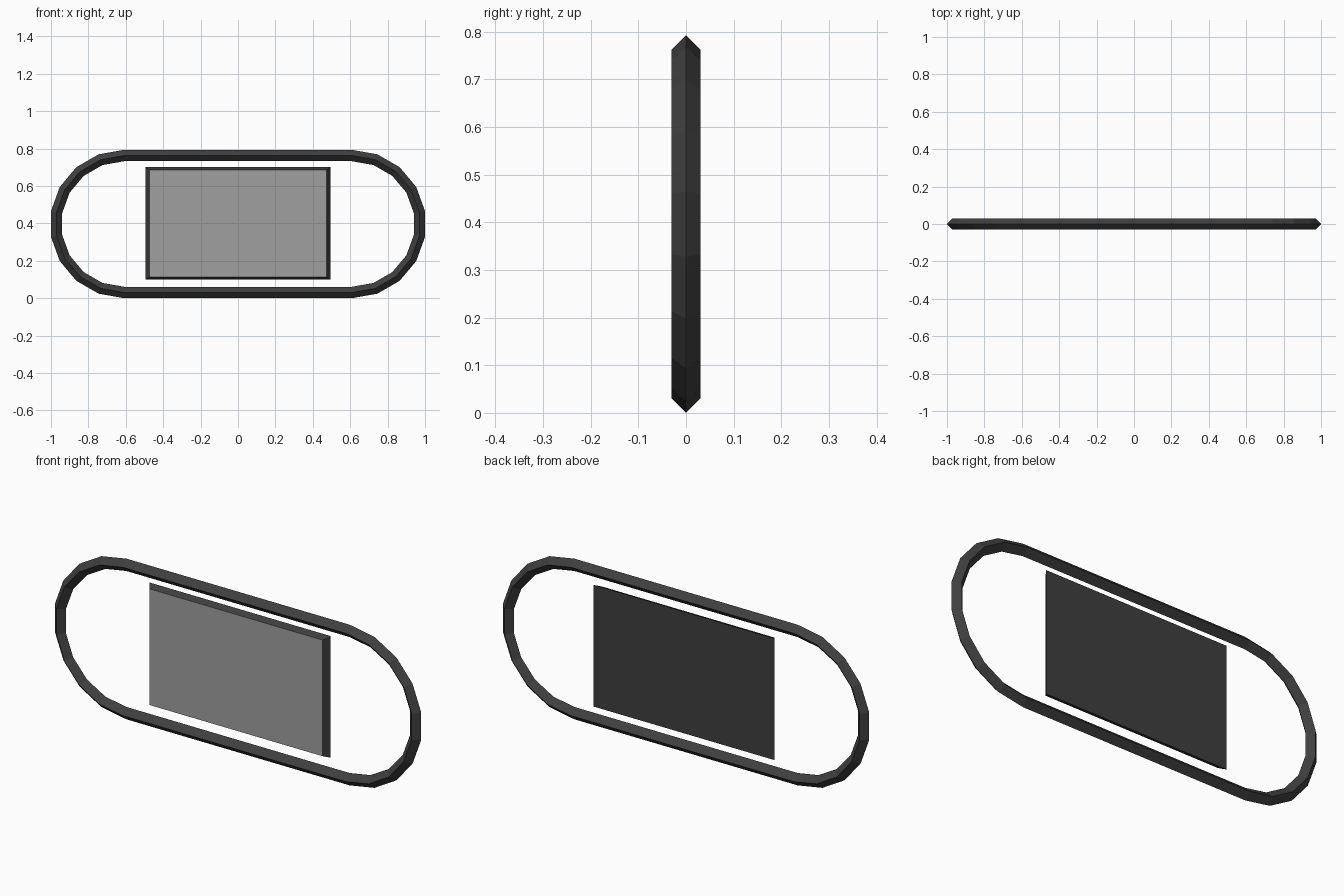
import bpy, bmesh
from math import cos, sin, radians

if "Cube" in bpy.data.objects:
    bpy.data.objects.remove(bpy.data.objects["Cube"])

HEIGHT = 0.793          # overall height of the ring
TUBE = 0.0305           # half diagonal of the diamond section
RADIUS = HEIGHT / 2     # outer radius of the rounded ends
END_X = 1 - RADIUS * cos(radians(10))   # centre of each rounded end
MID_Z = HEIGHT / 2


def material(name, value):
    mat = bpy.data.materials.new(name)
    mat.diffuse_color = (value, value, value, 1)
    mat.use_nodes = True
    mat.node_tree.nodes["Principled BSDF"].inputs["Base Color"].default_value = mat.diffuse_color
    return mat


def add_object(name, bm, *mats):
    bmesh.ops.recalc_face_normals(bm, faces=bm.faces)
    mesh = bpy.data.meshes.new(name)
    bm.to_mesh(mesh)
    bm.free()
    for mat in mats:
        mesh.materials.append(mat)
    obj = bpy.data.objects.new(name, mesh)
    bpy.context.collection.objects.link(obj)
    return obj


dark = material("dark_metal", 0.05)
grey = material("grey_screen", 0.35)

# Stadium-shaped outer ring with a diamond cross-section
bm = bmesh.new()
section = [(TUBE, 0), (0, TUBE), (-TUBE, 0), (0, -TUBE)]   # (radial, y)
path = [(END_X, a) for a in range(-90, 91, 20)]
path += [(-END_X, a) for a in range(90, 271, 20)]
loops = []
for cx, deg in path:
    a = radians(deg)
    loops.append([bm.verts.new((cx + (RADIUS - TUBE + r) * cos(a), y,
                                MID_Z + (RADIUS - TUBE + r) * sin(a)))
                  for r, y in section])
for i, loop in enumerate(loops):
    nxt = loops[(i + 1) % len(loops)]
    for j in range(4):
        k = (j + 1) % 4
        bm.faces.new((loop[j], loop[k], nxt[k], nxt[j]))
add_object("outer_ring", bm, dark)

# Flat centre panel, tapering slightly towards its grey front face
bm = bmesh.new()
bmesh.ops.create_cube(bm, size=2)
for v in bm.verts:
    taper = 0.955 if v.co.y < 0 else 1
    v.co = (v.co.x * 0.495 * taper, v.co.y * 0.016, 0.4 + v.co.z * 0.3 * taper)
bm.normal_update()
for f in bm.faces:
    f.material_index = 1 if f.normal.y < -0.9 else 0
add_object("centre_panel", bm, dark, grey)
